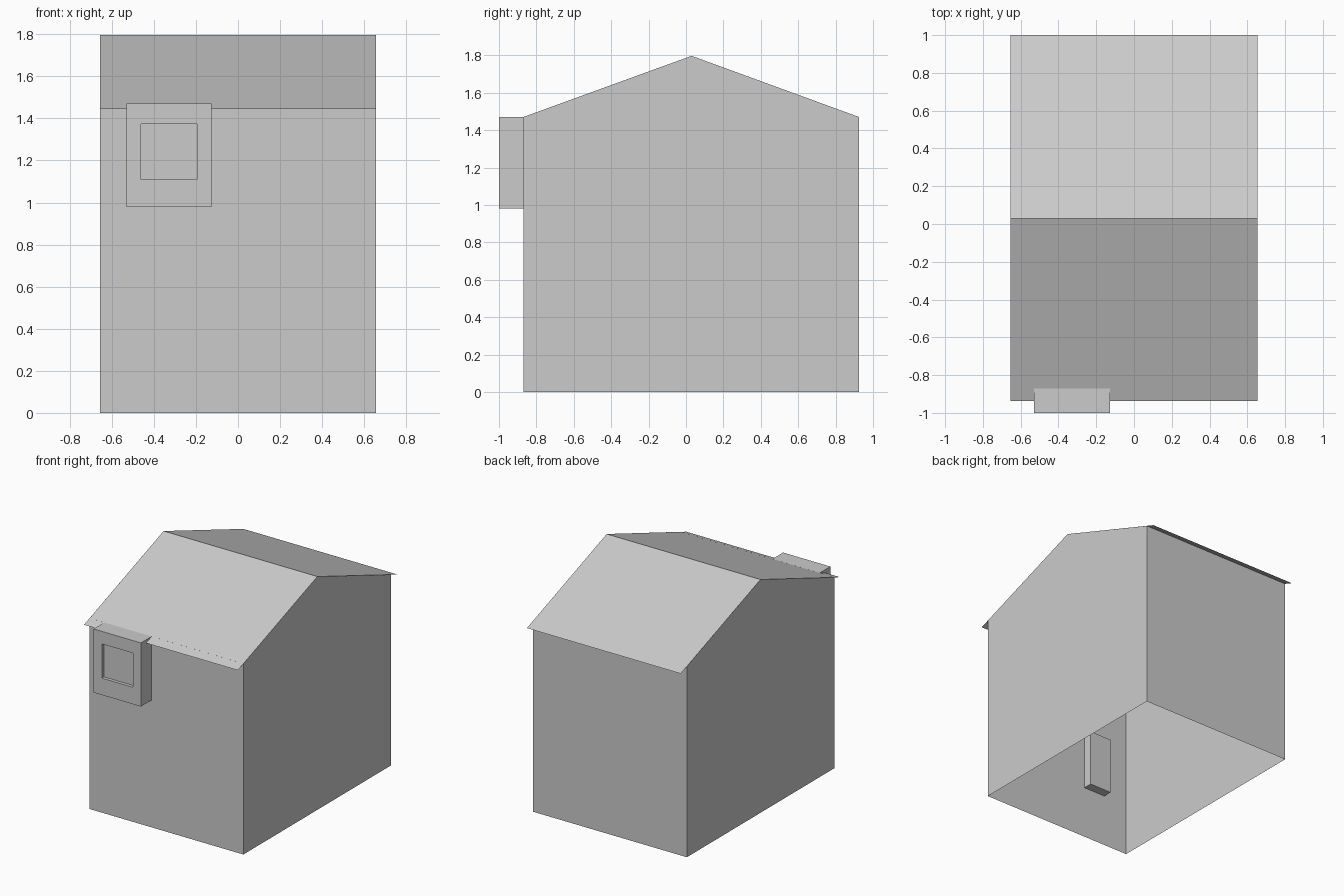
import bpy, bmesh

if "Cube" in bpy.data.objects:
    bpy.data.objects.remove(bpy.data.objects["Cube"])

HALF_W = 0.655
FRONT, BACK = -0.87, 0.925
EAVE, RIDGE_Y, RIDGE_Z = 1.47, 0.03, 1.797


def finish(bm, name):
    bmesh.ops.recalc_face_normals(bm, faces=bm.faces)
    mesh = bpy.data.meshes.new(name)
    bm.to_mesh(mesh)
    bm.free()
    obj = bpy.data.objects.new(name, mesh)
    bpy.context.collection.objects.link(obj)
    return obj


def box(x0, x1, y0, y1, z0, z1):
    bm = bmesh.new()
    bmesh.ops.create_cube(bm, size=1)
    for v in bm.verts:
        v.co.x = x1 if v.co.x > 0 else x0
        v.co.y = y1 if v.co.y > 0 else y0
        v.co.z = z1 if v.co.z > 0 else z0
    return bm


def sheet(profile, name, gables=False):
    """Sweep an open (y, z) profile across the width of the house."""
    bm = bmesh.new()
    rows = [[bm.verts.new((x, y, z)) for y, z in profile] for x in (-HALF_W, HALF_W)]
    left, right = rows
    for i in range(len(profile) - 1):
        bm.faces.new((left[i], left[i + 1], right[i + 1], right[i]))
    if gables:
        for row in rows:
            bm.faces.new(row)
    bmesh.ops.recalc_face_normals(bm, faces=bm.faces)
    return bm


# Walls with gable ends, open underneath
walls = sheet([(FRONT, 0), (FRONT, EAVE), (RIDGE_Y, RIDGE_Z), (BACK, EAVE), (BACK, 0)],
              "house_walls", gables=True)
# the roof sheet covers the sloped part, so keep only upright faces
slopes = [f for f in walls.faces if abs(f.normal.z) > 0.3]
bmesh.ops.delete(walls, geom=slopes, context='FACES')
finish(walls, "house_walls")

# Thin roof overhanging the front and back walls
roof = finish(sheet([(-0.938, 1.445), (RIDGE_Y, RIDGE_Z), (1.0, 1.443)], "roof"), "roof")

# Projecting window box with a shallow recess in its front
bm = box(-0.53, -0.127, -1.0, FRONT, 0.98, 1.47)
bm.normal_update()
front = min(bm.faces, key=lambda f: f.calc_center_median().y)
bmesh.ops.inset_individual(bm, faces=[front], thickness=0.05)
mid = front.calc_center_median()
for v in front.verts:
    v.co.x = -0.195 if v.co.x > mid.x else -0.46
    v.co.z = 1.373 if v.co.z > mid.z else 1.11
pane = bmesh.ops.extrude_discrete_faces(bm, faces=[front])["faces"][0]
for v in pane.verts:
    v.co.y += 0.025
finish(bm, "window_box")

# Small panel on the inside of the front wall
finish(box(-0.45, -0.26, FRONT, -0.80, 0.41, 0.85), "inner_panel")
